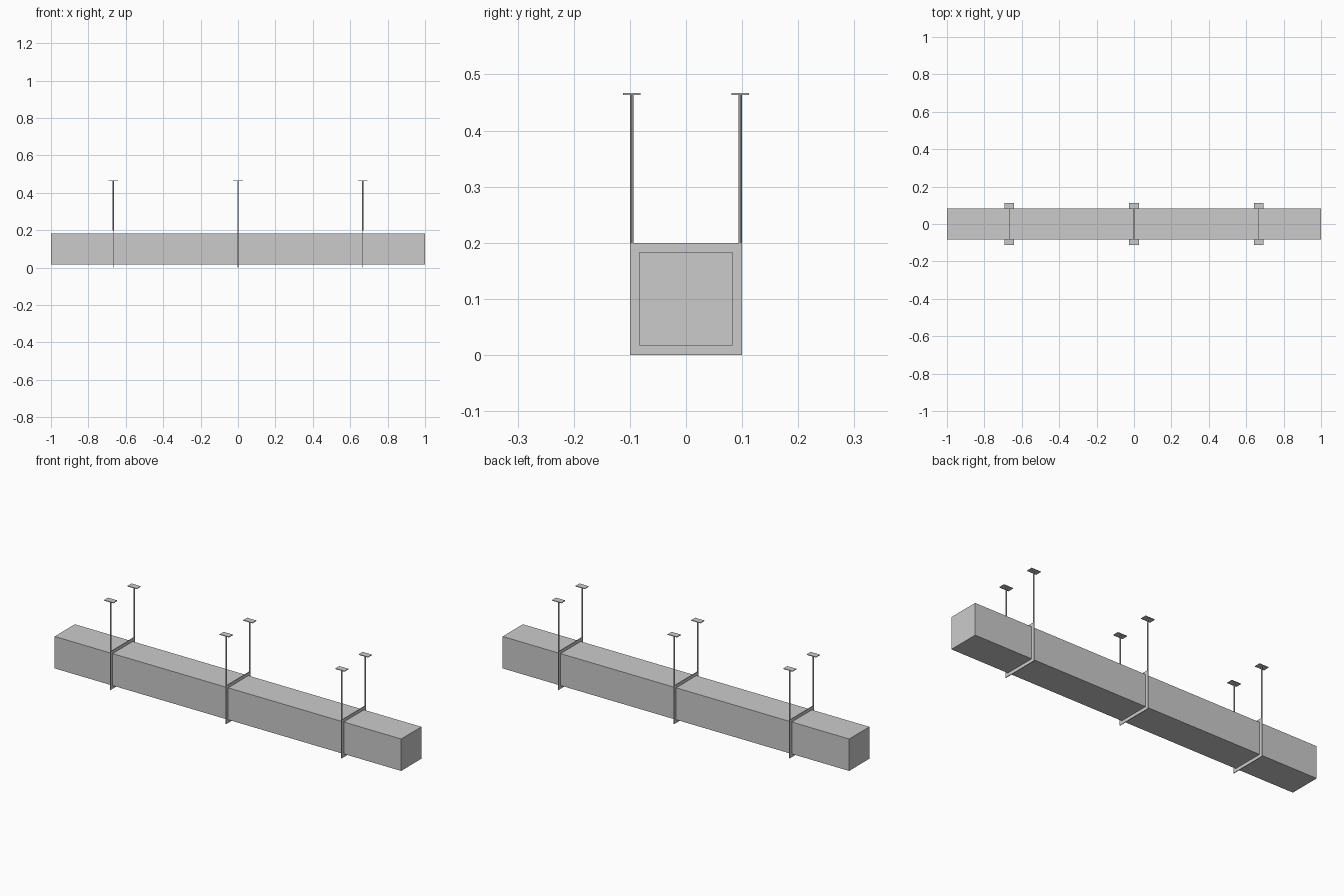
import bpy, bmesh

if "Cube" in bpy.data.objects:
    bpy.data.objects.remove(bpy.data.objects["Cube"])

DUCT, FRAME, MID = 0.0833, 0.1, 0.1   # half sizes and centre height


def box(name, centre, size):
    bm = bmesh.new()
    bmesh.ops.create_cube(bm, size=1)
    bmesh.ops.scale(bm, vec=size, verts=bm.verts)
    return finish(bm, name, centre)


def finish(bm, name, centre):
    mesh = bpy.data.meshes.new(name)
    bm.to_mesh(mesh)
    bm.free()
    ob = bpy.data.objects.new(name, mesh)
    ob.location = centre
    bpy.context.collection.objects.link(ob)
    return ob


def square_frame(name, x, outer, inner, thick):
    # square ring in the YZ plane, extruded along x
    bm = bmesh.new()
    corners = [(-1, -1), (1, -1), (1, 1), (-1, 1)]
    loops = [[bm.verts.new((sx * thick / 2, a * h, b * h)) for a, b in corners]
             for sx, h in ((-1, outer), (1, outer), (1, inner), (-1, inner))]
    for k in range(4):
        p, q = loops[k], loops[(k + 1) % 4]
        for i in range(4):
            j = (i + 1) % 4
            bm.faces.new((p[i], p[j], q[j], q[i]))
    bmesh.ops.recalc_face_normals(bm, faces=bm.faces)
    return finish(bm, name, (x, 0, MID))


def rod(name, x, y, z0, z1, r):
    bm = bmesh.new()
    bmesh.ops.create_cone(bm, cap_ends=True, segments=8, radius1=r, radius2=r, depth=z1 - z0)
    ob = finish(bm, name, (x, y, (z0 + z1) / 2))
    return ob


# long square duct
box("duct", (0, 0, MID), (2, 2 * DUCT, 2 * DUCT))

# three hangers: clamp frame, two rods, two ceiling plates
for n, x in enumerate((-0.667, 0, 0.667), 1):
    square_frame(f"clamp_frame_{n}", x, FRAME, DUCT, 0.0035)
    for side, s in (("front", -1), ("back", 1)):
        y = s * 0.0967
        rod(f"{side}_hanger_rod_{n}", x, y, 0.199, 0.464, 0.0033)
        box(f"{side}_ceiling_plate_{n}", (x, y, 0.465), (0.053, 0.032, 0.0035))
